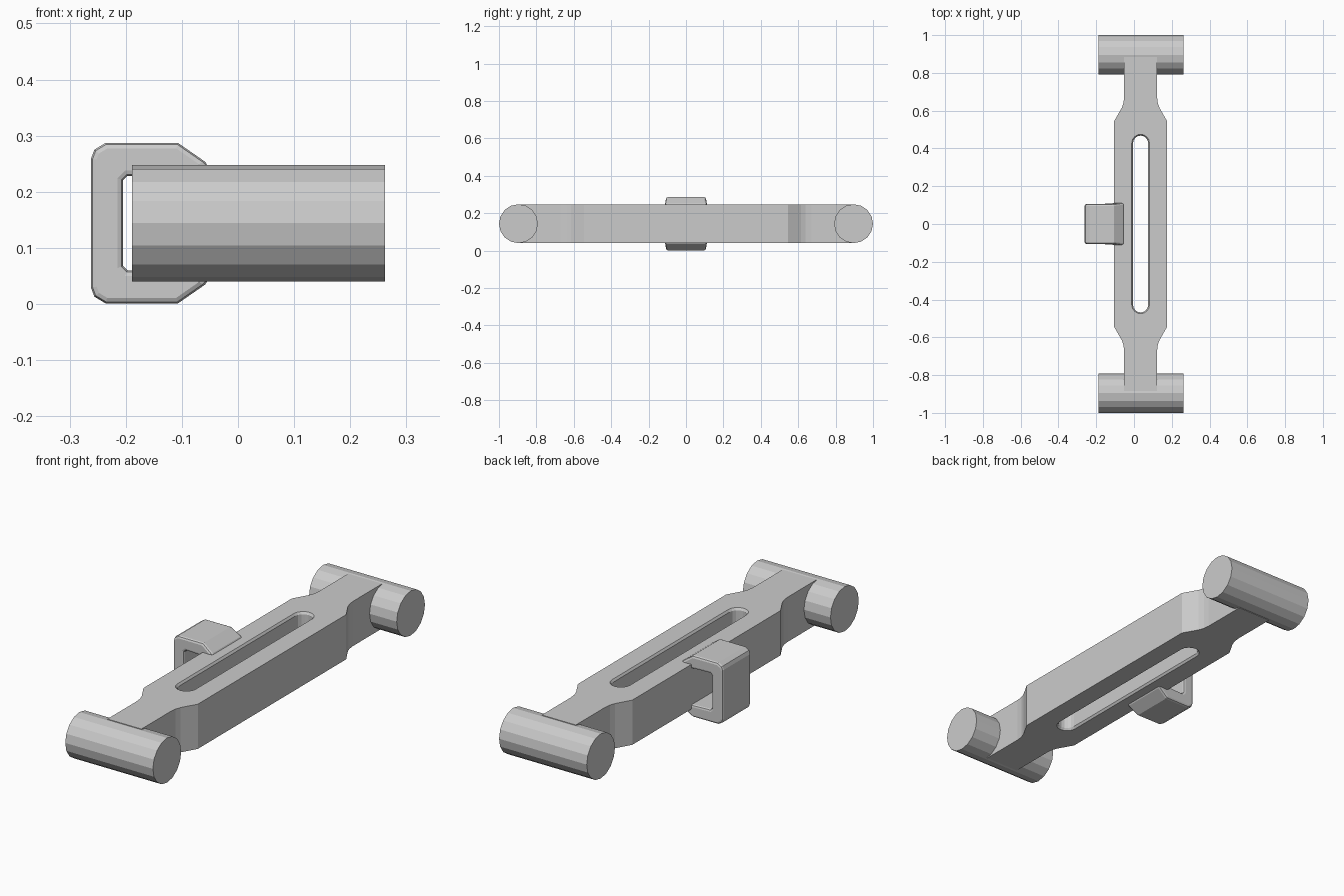
import bpy, bmesh, math
from mathutils import Vector

if "Cube" in bpy.data.objects:
    bpy.data.objects.remove(bpy.data.objects["Cube"])

CX, CZ, R = 0.035, 0.144, 0.104   # bar centre line, mid height, half thickness


def loft(name, rings):
    """Closed solid through matching rings of points."""
    bm = bmesh.new()
    loops = [[bm.verts.new(p) for p in ring] for ring in rings]
    n = len(loops[0])
    for a, b in zip(loops, loops[1:]):
        for i in range(n):
            j = (i + 1) % n
            bm.faces.new((a[i], a[j], b[j], b[i]))
    bm.faces.new(loops[0][::-1])
    bm.faces.new(loops[-1])
    bmesh.ops.recalc_face_normals(bm, faces=bm.faces)
    mesh = bpy.data.meshes.new(name)
    bm.to_mesh(mesh)
    bm.free()
    ob = bpy.data.objects.new(name, mesh)
    bpy.context.collection.objects.link(ob)
    return ob


def apply(ob, mod):
    bpy.context.view_layer.objects.active = ob
    bpy.ops.object.modifier_apply(modifier=mod.name)


# Flat bar with necked ends
quarter = [(0.14, 0.545), (0.10, 0.615), (0.091, 0.64), (0.0875, 0.67), (0.0875, 0.885)]
right = [(x, -y) for x, y in reversed(quarter)] + quarter
outline = right + [(-x, y) for x, y in reversed(right)]
bar = loft("bar", [[(CX + x, y, CZ + z) for x, y in outline] for z in (-R, R)])


# Long round-ended slot with eased rims
def stadium(r, z):
    ring = []
    for side, start in ((1, 0), (-1, math.pi)):
        for i in range(9):
            a = start + math.pi * i / 8
            ring.append((CX + r * math.cos(a), side * 0.428 + r * math.sin(a), z))
    return ring


cutter = loft("slot_cutter", [stadium(r, CZ + z) for r, z in
              ((0.047, -R - 0.02), (0.047, -R), (0.040, -R + 0.01),
               (0.040, R - 0.01), (0.047, R), (0.047, R + 0.02))])
cutter.hide_render = True
cut = bar.modifiers.new("slot", 'BOOLEAN')
cut.operation, cut.solver, cut.object = 'DIFFERENCE', 'EXACT', cutter
apply(bar, cut)
bpy.data.objects.remove(cutter)

# Cross rollers at both ends
for name, y in (("front_roller", -0.896), ("back_roller", 0.896)):
    rings = [[(x, y + R * math.cos(i * math.pi / 8), CZ + R * math.sin(i * math.pi / 8))
              for i in range(16)] for x in (-0.189, 0.262)]
    loft(name, rings)

# Side clip: C-shaped loop flaring where it meets the bar
half = [(-0.262, 0.115), (-0.256, 0.131), (-0.236, 0.143), (-0.107, 0.143),
        (-0.05, 0.1035), (-0.09, 0.084), (-0.197, 0.084), (-0.205, 0.076)]
outer, inner = half[:5], half[5:]
profile = outer + inner
profile += [(x, -z) for x, z in reversed(inner)]
profile += [(x, -z) for x, z in reversed(outer)]


def clip_ring(side):
    return [(x, side * (0.113 if x > -0.1 else 0.105), CZ + z) for x, z in profile]


clip = loft("side_clip", [clip_ring(-1), clip_ring(1)])
bevel = clip.modifiers.new("rounded_edges", 'BEVEL')
bevel.width, bevel.segments = 0.01, 2
bevel.limit_method, bevel.angle_limit = 'ANGLE', math.radians(60)
apply(clip, bevel)
